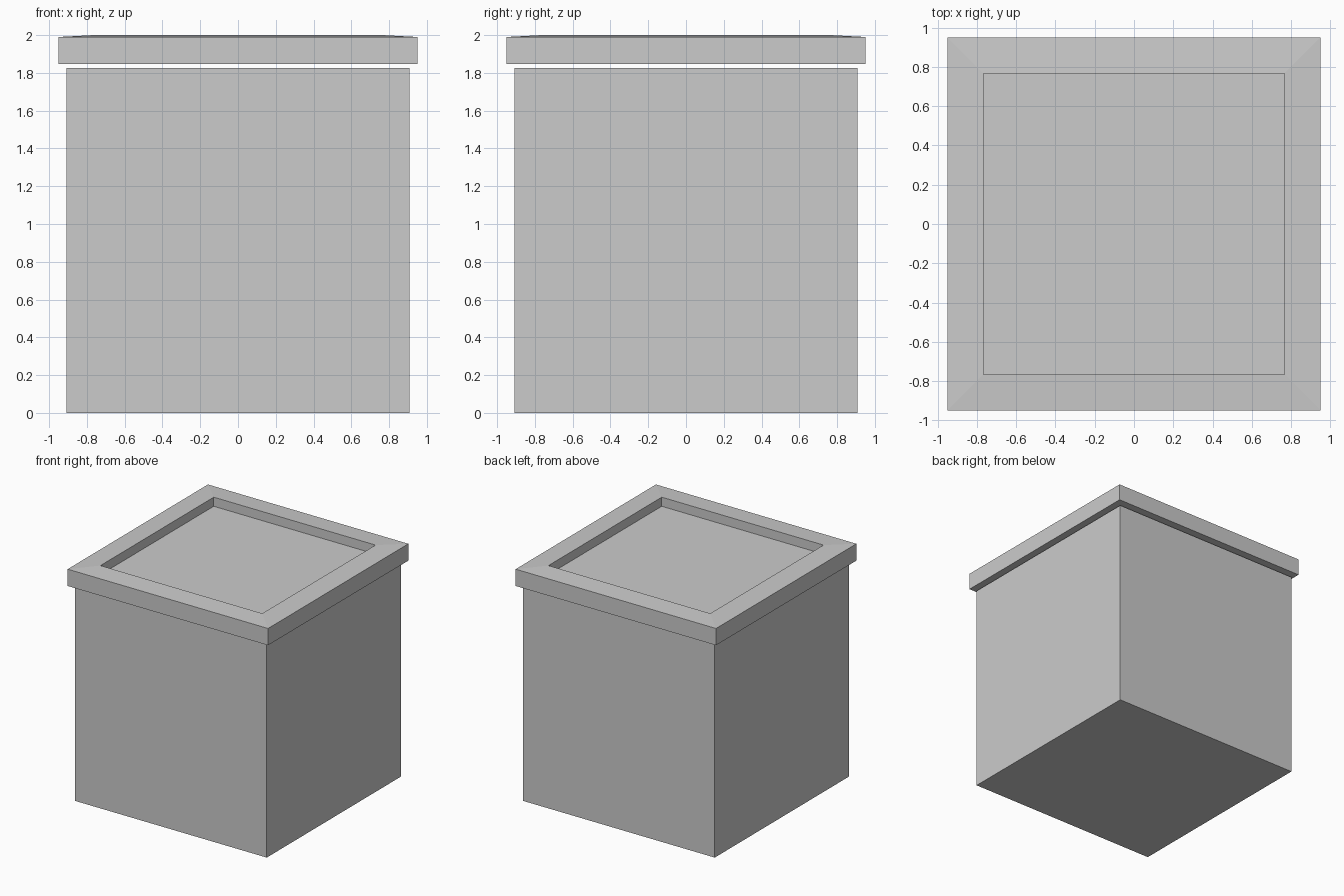
import bpy, bmesh

if "Cube" in bpy.data.objects:
    bpy.data.objects.remove(bpy.data.objects["Cube"])


def square_shell(name, rings):
    """Closed solid lofted through square rings (half width, z), capped at both ends."""
    bm = bmesh.new()
    loops = [[bm.verts.new((sx * h, sy * h, z))
              for sx, sy in ((-1, -1), (1, -1), (1, 1), (-1, 1))]
             for h, z in rings]
    bm.faces.new(loops[0][::-1])
    for a, b in zip(loops, loops[1:]):
        for i in range(4):
            j = (i + 1) % 4
            bm.faces.new((a[i], a[j], b[j], b[i]))
    bm.faces.new(loops[-1])
    bmesh.ops.recalc_face_normals(bm, faces=bm.faces)
    mesh = bpy.data.meshes.new(name)
    bm.to_mesh(mesh)
    bm.free()
    obj = bpy.data.objects.new(name, mesh)
    bpy.context.collection.objects.link(obj)
    return obj


# Box body
square_shell("box_body", [(0.909, 0), (0.909, 1.826)])

# Floating lid: gently sloped rim around a recessed panel
square_shell("lid", [(0.95, 1.846), (0.95, 1.99), (0.767, 2.0), (0.767, 1.922)])
